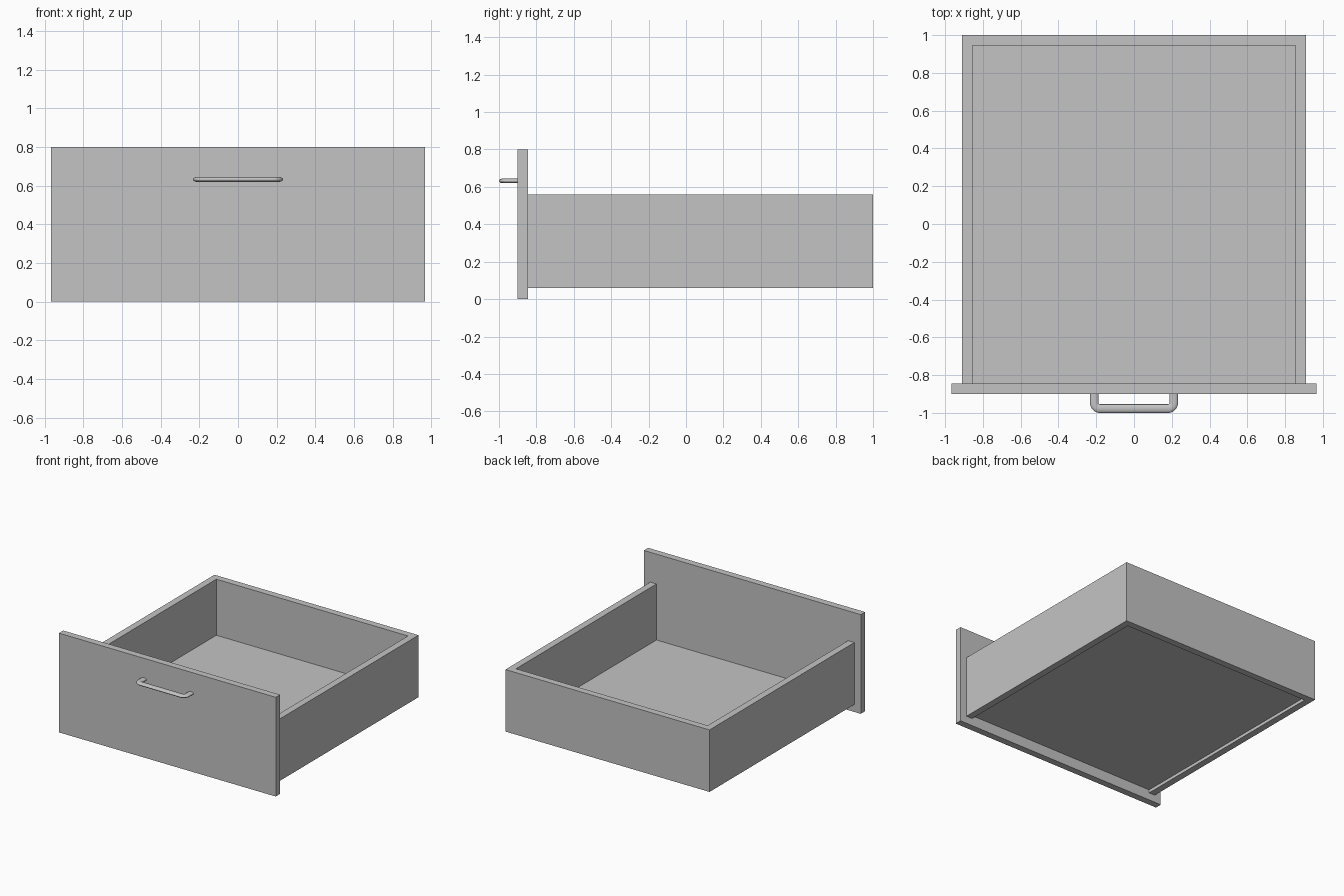
import bpy, bmesh
from math import cos, sin, pi
from mathutils import Vector

if "Cube" in bpy.data.objects:
    bpy.data.objects.remove(bpy.data.objects["Cube"])

grey = bpy.data.materials.new("plain_grey")
grey.use_nodes = True
grey.diffuse_color = (0.55, 0.55, 0.55, 1)
grey.node_tree.nodes["Principled BSDF"].inputs["Base Color"].default_value = grey.diffuse_color


def finish(name, bm):
    bmesh.ops.recalc_face_normals(bm, faces=bm.faces)
    mesh = bpy.data.meshes.new(name)
    bm.to_mesh(mesh)
    bm.free()
    mesh.materials.append(grey)
    obj = bpy.data.objects.new(name, mesh)
    bpy.context.collection.objects.link(obj)
    return obj


def box(name, low, high):
    low, high = Vector(low), Vector(high)
    bm = bmesh.new()
    bmesh.ops.create_cube(bm, size=1)
    bmesh.ops.scale(bm, vec=high - low, verts=bm.verts)
    bmesh.ops.translate(bm, vec=(low + high) / 2, verts=bm.verts)
    return finish(name, bm)


OUT, INN = 0.91, 0.855          # outer and inner half width of the tray
FRONT, BACK = -0.845, 1.0       # tray depth
LOW, TOP = 0.06, 0.56           # tray height

# Front panel, wider and taller than the tray
box("front_panel", (-0.967, -0.90, 0), (0.967, FRONT, 0.80))


# Side and back walls as one U-shaped extrusion
def tray_walls():
    half = [(INN, FRONT), (OUT, FRONT), (OUT, BACK)]
    outline = half + [(-x, y) for x, y in reversed(half)]
    outline += [(-INN, BACK - 0.055), (INN, BACK - 0.055)]
    bm = bmesh.new()
    face = bm.faces.new([bm.verts.new((x, y, LOW)) for x, y in outline])
    new = bmesh.ops.extrude_face_region(bm, geom=[face])["geom"]
    bmesh.ops.translate(bm, vec=(0, 0, TOP - LOW),
                        verts=[v for v in new if isinstance(v, bmesh.types.BMVert)])
    return finish("tray_walls", bm)


tray_walls()

# Bottom panel, set slightly up inside the walls
box("bottom_panel", (-INN, FRONT, 0.085), (INN, BACK - 0.055, 0.108))


# Pull handle: oval section swept along a rounded U
def pull_handle(sides=24, steps=8):
    x, y, z, r = 0.21, -0.977, 0.632, 0.03
    wide, tall = 0.023, 0.0125
    path = [(Vector((-x, -0.90, z)), Vector((-1, 0, 0)))]
    for cx, start in ((-x + r, pi), (x - r, 1.5 * pi)):
        for i in range(steps + 1):
            a = start + i / steps * pi / 2
            n = Vector((cos(a), sin(a), 0))
            path.append((Vector((cx, y + r, z)) + n * r, n))
    path.append((Vector((x, -0.90, z)), Vector((1, 0, 0))))
    bm = bmesh.new()
    rings = []
    for p, n in path:
        angles = [2 * pi * k / sides for k in range(sides)]
        rings.append([bm.verts.new(p + n * wide * cos(a) + Vector((0, 0, tall * sin(a))))
                      for a in angles])
    for a, b in zip(rings, rings[1:]):
        for k in range(sides):
            j = (k + 1) % sides
            bm.faces.new((a[k], a[j], b[j], b[k]))
    bm.faces.new(rings[0])
    bm.faces.new(rings[-1])
    return finish("pull_handle", bm)


handle = pull_handle()
bpy.ops.object.select_all(action='DESELECT')
handle.select_set(True)
bpy.context.view_layer.objects.active = handle
bpy.ops.object.shade_smooth_by_angle()
